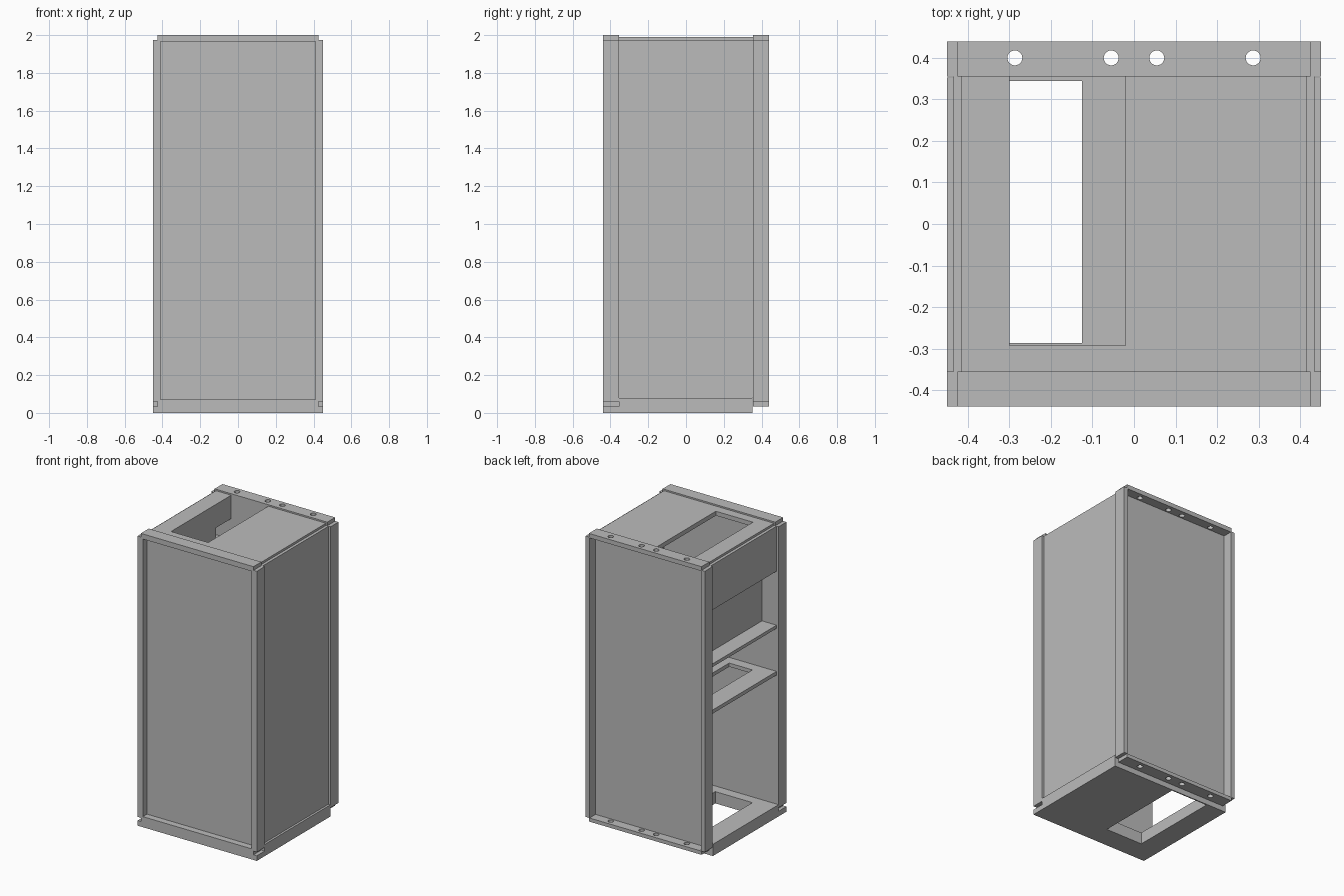
import bpy
import bmesh
from mathutils import Matrix, Vector

cube = bpy.data.objects.get("Cube")
if cube:
    bpy.data.objects.remove(cube, do_unlink=True)

grey = bpy.data.materials.new("plain grey")
grey.use_nodes = True
grey.diffuse_color = (0.5, 0.5, 0.5, 1)
grey.node_tree.nodes["Principled BSDF"].inputs["Base Color"].default_value = (0.5, 0.5, 0.5, 1)


def make_object(name, bm):
    mesh = bpy.data.meshes.new(name)
    bm.to_mesh(mesh)
    bm.free()
    mesh.materials.append(grey)
    obj = bpy.data.objects.new(name, mesh)
    bpy.context.scene.collection.objects.link(obj)
    return obj


def box(name, xs, ys, zs):
    """Box spanning the given ranges."""
    low, high = (Vector(p) for p in zip(xs, ys, zs))
    size = high - low
    bm = bmesh.new()
    bmesh.ops.create_cube(bm, size=1, matrix=Matrix.Translation((low + high) / 2) @ Matrix.Diagonal((*size, 1)))
    return make_object(name, bm)


def peg(x, y, z):
    """Upright cylinder for cutting a screw hole."""
    bm = bmesh.new()
    bmesh.ops.create_cone(bm, cap_ends=True, segments=24, radius1=0.018, radius2=0.018,
                          depth=0.2, matrix=Matrix.Translation((x, y, z)))
    return make_object("hole_cutter", bm)


def cut(obj, cutter):
    """Subtract the cutter and remove it."""
    cutter.hide_render = True
    mod = obj.modifiers.new("cut", 'BOOLEAN')
    mod.operation = 'DIFFERENCE'
    mod.solver = 'EXACT'
    mod.object = cutter
    bpy.context.view_layer.objects.active = obj
    bpy.ops.object.modifier_apply(modifier=mod.name)
    bpy.data.objects.remove(cutter, do_unlink=True)


W, D = 0.45, 0.44       # half width and half depth
IN = 0.355              # inner face of the frame in y
RAIL = 0.425            # half length of the rails
duct_x = (-0.3, -0.02)  # opening in top and base

# Corner posts
for side, s in (("left", 1), ("right", -1)):
    for end, e, inner in (("front", -1, 0.41), ("back", 1, 0.42)):
        box(f"{end}_{side}_post", sorted((s * inner, s * W)), sorted((e * IN, e * D)), (0.06, 1.975))

# Rails joining the posts, the back ones drilled
box("front_top_rail", (-RAIL, RAIL), (-D, -IN), (1.965, 2))
box("front_bottom_rail", (-RAIL, RAIL), (-D, -IN), (0.035, 0.072))
for name, zs in (("back_top_rail", (1.97, 2)), ("back_bottom_rail", (0.035, 0.06))):
    rail = box(name, (-RAIL, RAIL), (IN, D), zs)
    for x in (-0.287, -0.055, 0.055, 0.287):
        cut(rail, peg(x, 0.4, sum(zs) / 2))

# Base: wide plate with a thicker middle
for name, ys, zs in (("base_plate", (-D, 0.353), (0, 0.035)),
                     ("base_block", (-IN, 0.353), (0.035, 0.08))):
    part = box(name, (-W, W), ys, zs)
    cut(part, box("opening_cutter", duct_x, (-0.287, 0.345), (-0.1, 0.2)))

# Top plate with the duct opening
top = box("top_plate", (-0.415, 0.415), (-IN, IN), (1.96, 1.99))
cut(top, box("opening_cutter", duct_x, (-0.293, 0.4), (1.9, 2.1)))

# Outer panels
box("front_panel", (-0.415, 0.415), (-0.395, -IN), (0.06, 1.97))
box("back_panel", (-0.425, 0.425), (IN, 0.375), (0.06, 1.975))
box("left_panel", (0.415, 0.435), (-IN, IN), (0.08, 1.975))
box("right_upper_panel", (-0.435, -0.415), (-IN, IN), (1.69, 1.975))

# Shelves in the open side
box("upper_shelf", (-0.435, -0.3), (-IN, IN), (1.668, 1.69))
box("middle_shelf", (-0.435, -0.3), (-IN, IN), (1.278, 1.3))
lower = box("lower_shelf", (-0.435, 0.415), (-IN, IN), (0.96, 0.985))
cut(lower, box("opening_cutter", (-0.3, -0.125), (-0.287, 0.345), (0.9, 1.1)))

# Duct wall with a cable gap at the back
box("duct_wall_upper", (-0.325, -0.3), (-IN, IN), (1.83, 1.96))
box("duct_wall_lower", (-0.325, -0.3), (-IN, 0.19), (1.3, 1.83))
